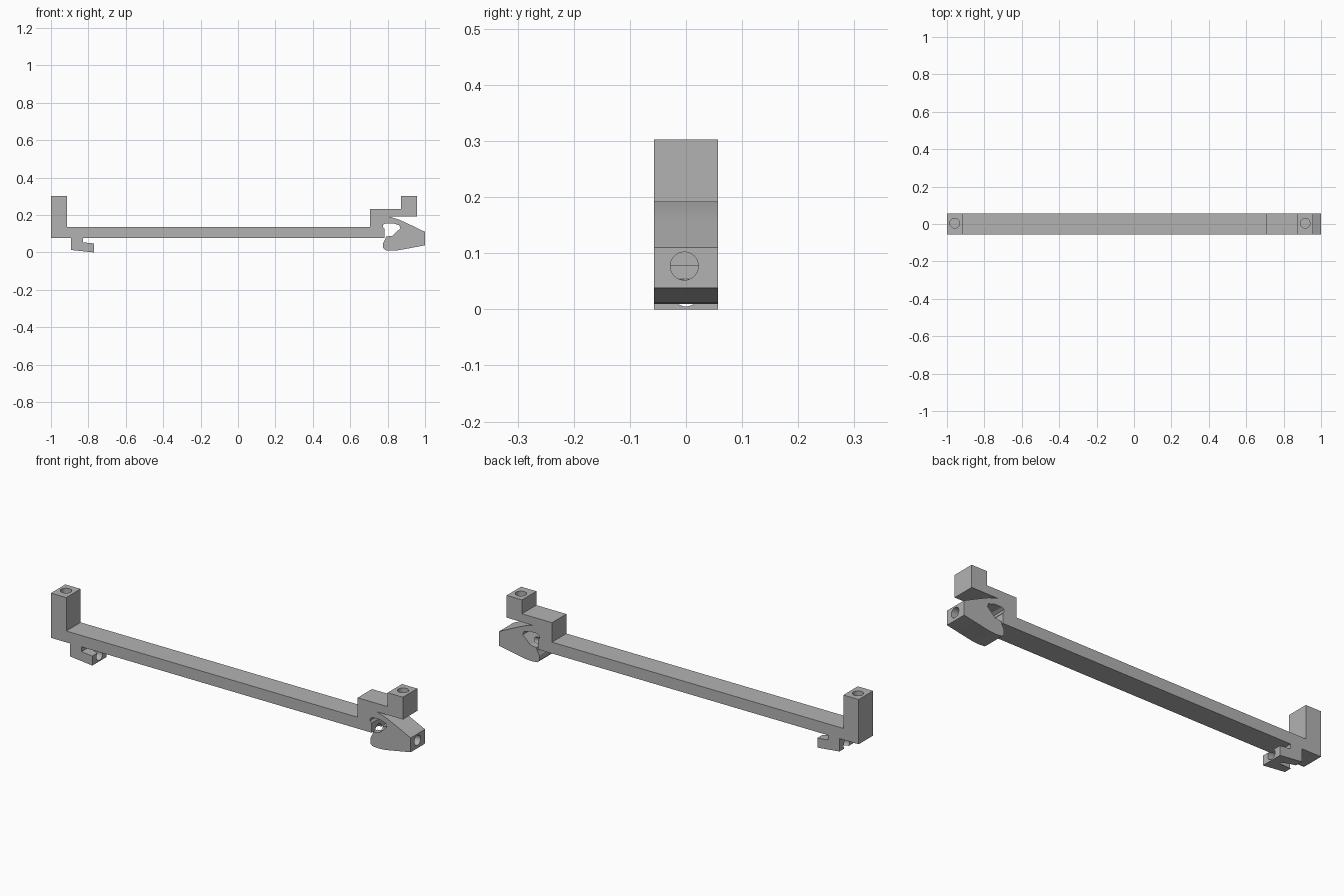
import bpy, bmesh, math

cube = bpy.data.objects.get("Cube")
if cube:
    bpy.data.objects.remove(cube, do_unlink=True)

HALF = 0.057

# Single grey plastic
grey = bpy.data.materials.new("grey_plastic")
grey.use_nodes = True
colour = (0.45, 0.45, 0.45, 1)
grey.diffuse_color = colour
grey.node_tree.nodes["Principled BSDF"].inputs["Base Color"].default_value = colour


def finish(bm, name):
    bmesh.ops.recalc_face_normals(bm, faces=bm.faces)
    mesh = bpy.data.meshes.new(name)
    bm.to_mesh(mesh)
    bm.free()
    mesh.materials.append(grey)
    ob = bpy.data.objects.new(name, mesh)
    bpy.context.collection.objects.link(ob)
    return ob


def extrude_profile(name, points):
    bm = bmesh.new()
    face = bm.faces.new([bm.verts.new((x, -HALF, z)) for x, z in points])
    new = bmesh.ops.extrude_face_region(bm, geom=[face])["geom"]
    bmesh.ops.translate(bm, vec=(0, 2 * HALF, 0),
                        verts=[v for v in new if isinstance(v, bmesh.types.BMVert)])
    return finish(bm, name)


def drill(target, name, centre, radius, depth, along_x=False):
    bm = bmesh.new()
    bmesh.ops.create_cone(bm, cap_ends=True, segments=32, radius1=radius,
                          radius2=radius, depth=depth)
    cutter = finish(bm, name)
    cutter.location = centre
    cutter.rotation_euler.y = math.pi / 2 if along_x else 0
    cutter.hide_render = True
    cutter.hide_viewport = True
    mod = target.modifiers.new(name, 'BOOLEAN')
    mod.operation = 'DIFFERENCE'
    mod.solver = 'EXACT'
    mod.object = cutter


# Side outline: post, bar, stepped block, spring clip, then the foot
post = [(-1, 0.08), (-1, 0.305), (-0.915, 0.305), (-0.915, 0.137)]
block = [(0.705, 0.137), (0.705, 0.235), (0.872, 0.235), (0.872, 0.305),
         (0.957, 0.305), (0.957, 0.193)]
clip = [(0.81, 0.193), (0.86, 0.178), (0.9, 0.16), (1, 0.112), (1, 0.04),
        (0.86, 0.014), (0.82, 0.011), (0.787, 0.014), (0.776, 0.025),
        (0.776, 0.05), (0.784, 0.066), (0.792, 0.086), (0.825, 0.091),
        (0.868, 0.131), (0.863, 0.147), (0.83, 0.158), (0.79, 0.158),
        (0.775, 0.15), (0.775, 0.138), (0.783, 0.128), (0.783, 0.08)]
foot = [(-0.83, 0.08), (-0.83, 0.056), (-0.77, 0.05), (-0.77, 0.002),
        (-0.83, 0), (-0.893, 0.015), (-0.893, 0.08)]
foot.pop(4)
rail = extrude_profile("rail_with_clip", post + block + clip + foot)
rail.location.z = -0.002

# Screw holes
drill(rail, "post_hole", (-0.959, 0.004, 0.27), 0.026, 0.2)
drill(rail, "block_hole", (0.915, 0.004, 0.26), 0.026, 0.12)
drill(rail, "clip_hole", (0.915, -0.003, 0.077), 0.025, 0.3, True)
drill(rail, "foot_hole", (-0.83, 0, 0.029), 0.024, 0.2, True)

bpy.ops.object.select_all(action='DESELECT')
rail.select_set(True)
bpy.context.view_layer.objects.active = rail
bpy.ops.object.shade_smooth_by_angle(angle=math.radians(25))
